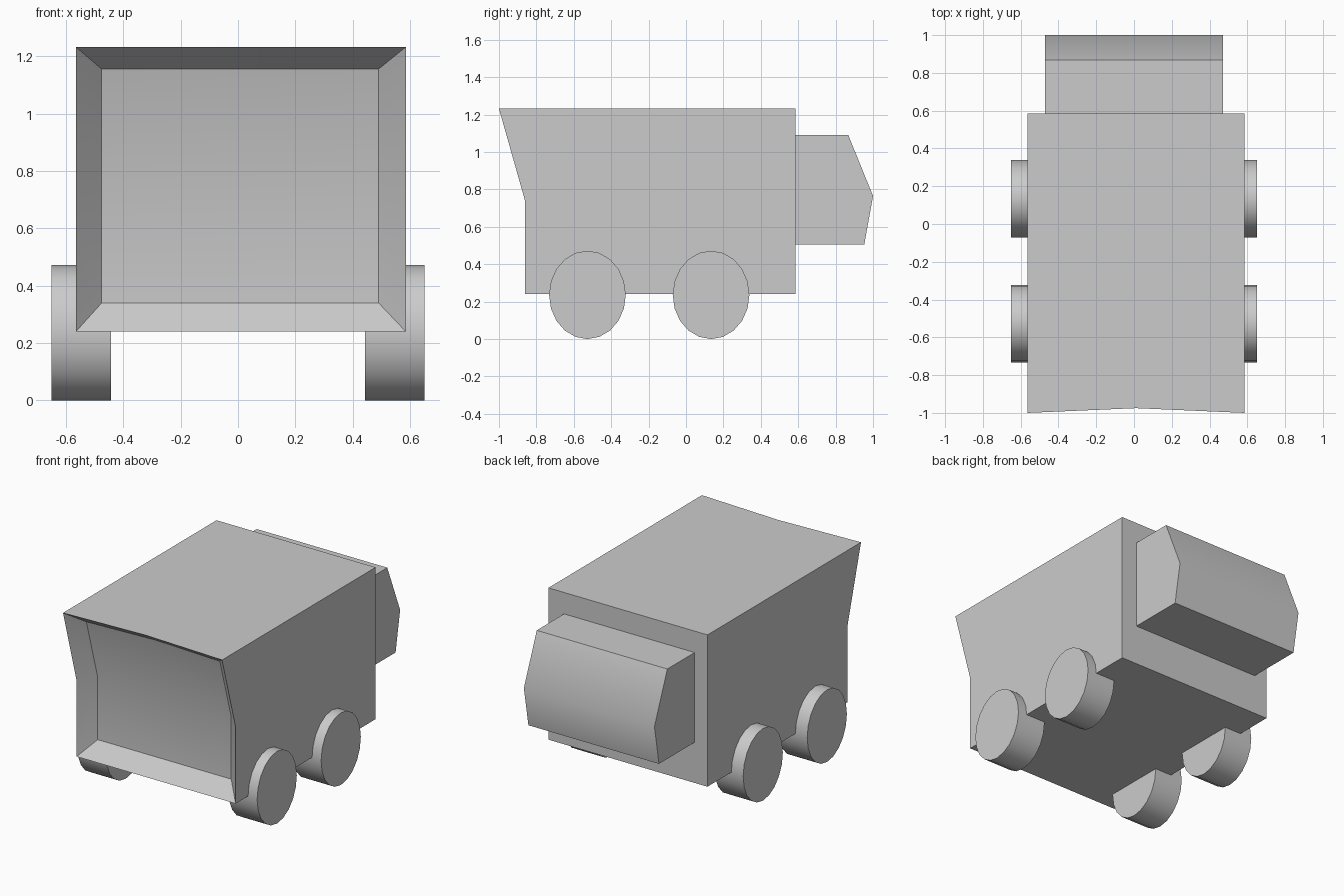
import bpy, bmesh, math

if "Cube" in bpy.data.objects:
    bpy.data.objects.remove(bpy.data.objects["Cube"])


def finish(bm, name, angle=40):
    bmesh.ops.recalc_face_normals(bm, faces=bm.faces[:])
    mesh = bpy.data.meshes.new(name)
    bm.to_mesh(mesh)
    bm.free()
    obj = bpy.data.objects.new(name, mesh)
    bpy.context.collection.objects.link(obj)
    bpy.ops.object.select_all(action='DESELECT')
    obj.select_set(True)
    bpy.context.view_layer.objects.active = obj
    bpy.ops.object.shade_smooth_by_angle(angle=math.radians(angle))
    return obj


# Body: back ring, front rim and recessed rim, bridged and closed by a bent panel
LOOP = [(0, 0), (1, 0), (2, 0), (2, 1), (2, 2), (1, 2), (0, 2), (0, 1)]  # column, row


def ring(bm, xs, zs, y_of):
    return [bm.verts.new((xs[c], y_of(c, r), zs[r])) for c, r in LOOP]


def front(low, top, dip):
    return lambda c, r: (low if r < 2 else top) + (dip if (c, r) == (1, 2) else 0)


bm = bmesh.new()
outer_x, outer_z = (-0.565, 0.01, 0.585), (0.24, 0.737, 1.232)
inner_x, inner_z = (-0.475, 0.01, 0.49), (0.34, 0.747, 1.155)
back = ring(bm, outer_x, outer_z, lambda c, r: 0.585)
rim = ring(bm, outer_x, outer_z, front(-0.86, -1.0, 0.025))
inner = ring(bm, inner_x, inner_z, front(-0.77, -0.887, 0.025))
for a, b in ((back, rim), (rim, inner)):
    for i in range(8):
        j = (i + 1) % 8
        bm.faces.new((a[i], a[j], b[j], b[i]))
bm.faces.new(back)
centre = bm.verts.new((0.01, -0.77, inner_z[1]))
for i in (1, 3, 5, 7):
    bm.faces.new((inner[i], inner[i + 1 if i < 7 else 0],
                  inner[(i + 2) % 8], centre))
finish(bm, "hopper_body", 30)

# Cab: side profile extruded across the width
bm = bmesh.new()
profile = [(0.58, 0.505), (0.953, 0.505), (1.0, 0.765), (0.867, 1.092), (0.58, 1.092)]
side = bm.faces.new([bm.verts.new((-0.472, y, z)) for y, z in profile])
new = bmesh.ops.extrude_face_region(bm, geom=[side])["geom"]
bmesh.ops.translate(bm, vec=(0.944, 0, 0),
                    verts=[g for g in new if isinstance(g, bmesh.types.BMVert)])
finish(bm, "cab")

# Wheels: slightly tall oval discs
for end, y in (("front", -0.527), ("rear", 0.134)):
    for label, sign in (("left", -1), ("right", 1)):
        bm = bmesh.new()
        bmesh.ops.create_cone(bm, cap_ends=True, segments=20,
                              radius1=1, radius2=1, depth=1)
        for v in bm.verts:
            a, b, d = v.co
            v.co = (sign * 0.547 + d * 0.207, y + a * 0.205, 0.236 + b * 0.236)
        finish(bm, f"{end}_{label}_wheel")
